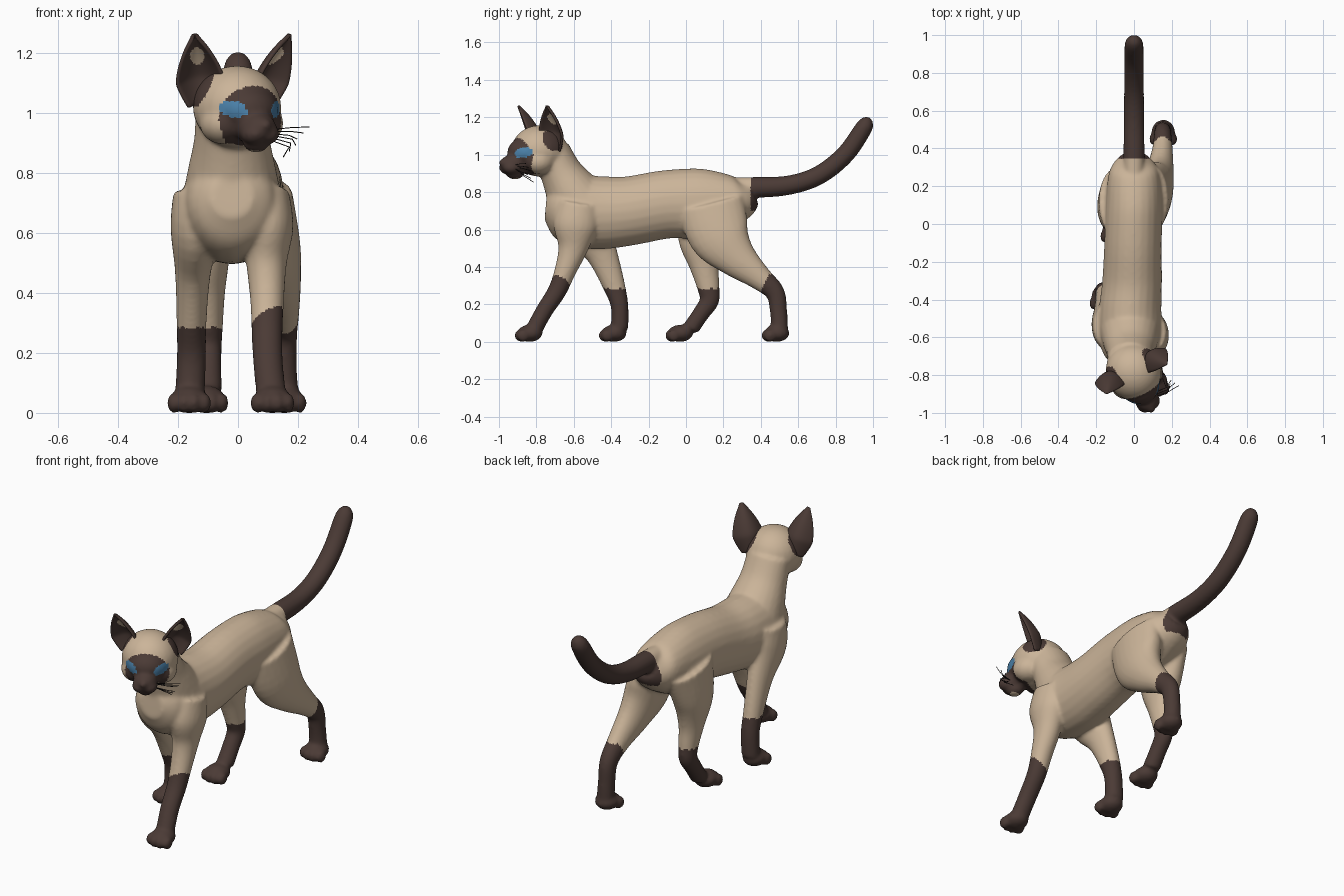
import bpy, bmesh, math
from mathutils import Vector, Matrix

if "Cube" in bpy.data.objects:
    bpy.data.objects.remove(bpy.data.objects["Cube"])


def mat(name, rgb):
    m = bpy.data.materials.new(name)
    m.diffuse_color = (*rgb, 1)
    m.use_nodes = True
    m.node_tree.nodes["Principled BSDF"].inputs["Base Color"].default_value = m.diffuse_color
    return m


CREAM = mat("cream fur", (0.60, 0.46, 0.32))
BROWN = mat("dark brown fur", (0.070, 0.043, 0.036))
BLUE = mat("blue eye", (0.07, 0.22, 0.40))
DARK = mat("whisker black", (0.02, 0.015, 0.015))

# Head frame: l = sideways, f = forward, z = up, head turned towards +x
YAW = math.radians(26)
SIDE = Vector((math.cos(YAW), math.sin(YAW), 0))
FWD = Vector((math.sin(YAW), -math.cos(YAW), 0))
HEAD = Vector((-0.01, -0.77, 0))
UP = Vector((0, 0, 1))


def head_pt(l, f, z):
    return HEAD + SIDE * l + FWD * f + UP * z


def to_head(p):
    d = p - HEAD
    return d.dot(SIDE), d.dot(FWD), p.z


def spline(pts, steps=5):
    """Catmull-Rom interpolation of points of any dimension."""
    p = [pts[0]] + pts + [pts[-1]]
    out = []
    for i in range(1, len(p) - 2):
        for k in range(steps):
            t = k / steps
            out.append([0.5 * (2 * b + (c - a) * t + (2 * a - 5 * b + 4 * c - d) * t * t
                               + (3 * b - a - 3 * c + d) * t ** 3)
                        for a, b, c, d in zip(p[i - 1], p[i], p[i + 1], p[i + 2])])
    return out + [list(pts[-1])]


def tube(bm, pts, n=24):
    """Closed tube through (x, y, z, half width in x, half depth)."""
    pts = spline(pts)
    rings = []
    for i, (x, y, z, rx, rd) in enumerate(pts):
        a, b = pts[max(i - 1, 0)], pts[min(i + 1, len(pts) - 1)]
        tan = Vector((0, b[1] - a[1], b[2] - a[2])).normalized()
        nrm = tan.cross(Vector((1, 0, 0)))
        rings.append([bm.verts.new(Vector((x, y, z)) + Vector((rx * math.cos(t), 0, 0))
                                   + nrm * rd * math.sin(t))
                      for t in (2 * math.pi * k / n for k in range(n))])
    for r, s in zip(rings, rings[1:]):
        for k in range(n):
            bm.faces.new((r[k], r[(k + 1) % n], s[(k + 1) % n], s[k]))
    bm.faces.new(rings[0])
    bm.faces.new(rings[-1])


def ball(bm, c, r, yaw=0.0):
    m = Matrix.Translation(c) @ Matrix.Rotation(yaw, 4, 'Z') @ Matrix.Diagonal((*r, 1))
    bmesh.ops.create_uvsphere(bm, u_segments=24, v_segments=16, radius=1, matrix=m)


def make(name, bm, mats):
    bmesh.ops.recalc_face_normals(bm, faces=bm.faces)
    me = bpy.data.meshes.new(name)
    bm.to_mesh(me)
    bm.free()
    ob = bpy.data.objects.new(name, me)
    bpy.context.collection.objects.link(ob)
    for m in mats:
        me.materials.append(m)
    return ob


def bake(ob):
    dg = bpy.context.evaluated_depsgraph_get()
    me = bpy.data.meshes.new_from_object(ob.evaluated_get(dg))
    mats = list(ob.data.materials)
    ob.modifiers.clear()
    ob.data = me
    me.materials.clear()
    for m in mats:
        me.materials.append(m)
    for p in me.polygons:
        p.use_smooth = True
    return me


bm = bmesh.new()
# Torso, neck and tail
tube(bm, [(0, .35, .80, .07, .07), (0, .28, .765, .13, .125), (0, .1, .74, .15, .185),
          (-.005, -.1, .735, .152, .183), (-.01, -.3, .70, .158, .185), (-.02, -.45, .69, .165, .195),
          (-.02, -.6, .70, .165, .19), (-.02, -.7, .715, .135, .14), (-.02, -.75, .72, .07, .07)])
tube(bm, [(-.02, -.56, .72, .165, .18), (-.02, -.62, .82, .145, .14),
          (-.02, -.67, .91, .127, .112), (-.02, -.72, 1.02, .12, .10)])
tube(bm, [(0, .22, .83, .05, .05), (0, .36, .825, .056, .056), (0, .55, .837, .054, .052),
          (0, .71, .89, .053, .051), (0, .85, 1.0, .052, .05), (0, .945, 1.135, .05, .047),
          (0, .968, 1.178, .038, .036), (0, .978, 1.2, .015, .015)])
# Legs: left and right strides differ
tube(bm, [(.09, -.57, .74, .08, .11), (.10, -.59, .62, .085, .12), (.095, -.605, .5, .068, .08),
          (.097, -.645, .38, .057, .058), (.097, -.69, .27, .052, .05), (.1, -.755, .17, .05, .046),
          (.11, -.81, .07, .05, .045)])
tube(bm, [(-.13, -.54, .74, .085, .12), (-.14, -.53, .62, .085, .13), (-.15, -.45, .47, .06, .085),
          (-.155, -.385, .3, .05, .06), (-.155, -.355, .19, .049, .047), (-.16, -.355, .07, .05, .047)])
tube(bm, [(.1, .13, .74, .08, .18), (.115, .18, .57, .092, .165), (.135, .27, .45, .075, .11),
          (.15, .39, .345, .055, .068), (.152, .475, .265, .046, .052), (.152, .495, .16, .044, .046),
          (.155, .5, .06, .048, .046)])
tube(bm, [(-.1, .12, .74, .085, .18), (-.11, .09, .55, .085, .135), (-.105, .1, .40, .062, .08),
          (-.1, .12, .29, .05, .06), (-.1, .125, .22, .046, .052), (-.1, .08, .15, .045, .045),
          (-.1, .025, .07, .047, .045)])
# Paws with four toes
for px, py in ((.115, -.835), (-.163, -.385), (.155, .485), (-.105, -.03)):
    ball(bm, (px, py, .045), (.063, .068, .046))
    for i in range(4):
        o = i - 1.5
        ball(bm, (px + o * .034, py - .056 + abs(o) * .014, .033), (.023, .034, .034))
# Head: skull, face, cheeks, muzzle, nose and chin
ball(bm, head_pt(0, .015, 1.02), (.147, .152, .137), YAW)
ball(bm, head_pt(0, .09, 1.01), (.106, .105, .085), YAW)
for s in (-1, 1):
    ball(bm, head_pt(s * .07, .05, .965), (.075, .085, .07), YAW)
    ball(bm, head_pt(s * .024, .19, .93), (.042, .05, .036), YAW)
ball(bm, head_pt(0, .155, .95), (.064, .09, .055), YAW)
ball(bm, head_pt(0, .222, .958), (.026, .032, .024), YAW)
ball(bm, head_pt(0, .16, .9), (.042, .048, .033), YAW)

body = make("cat_body", bm, [CREAM, BROWN, BLUE])
rm = body.modifiers.new("merge", 'REMESH')
rm.mode = 'VOXEL'
rm.voxel_size = 0.0095
sm = body.modifiers.new("soften", 'SMOOTH')
sm.factor, sm.iterations = 0.5, 8
me = bake(body)
low = min(v.co.z for v in me.vertices)
for v in me.vertices:
    if v.co.z < .1:
        v.co.z -= low * (1 - v.co.z / .1)


def fur(c):
    """Material index for a body face centre."""
    x, y, z = c
    l, f, _ = to_head(c)
    if z > .85 and y < -.6:
        if f > .08 and ((abs(l) - .078) / .034) ** 2 + ((z - 1.012 - .15 * (abs(l) - .078)) / .027) ** 2 < 1:
            return 2
        if f > .065 and (l / .116) ** 2 + ((z - .982) / .108) ** 2 < 1:
            return 1
        return int((Vector((abs(l), f, z)) - Vector((.135, -.01, 1.085))).length < .068)
    if y > .345 and z > .7:
        return 1
    if y < -.55 and x > 0:
        return int(z < .32 - .6 * (y + .67) + .6 * (x - .1))
    if x > 0 and y > .2:
        return int(z < .36 and y > .40 + (z - .267) * .44 or z < .2)
    return int(z < .285)


for p in me.polygons:
    p.material_index = fur(p.center)

# Cupped ears, open forward and outward
OUT = math.radians(26)
for s, name in ((1, "left_ear"), (-1, "right_ear")):
    base, tip = head_pt(s * .115, -.005, 1.02), head_pt(s * .178, .058, 1.262)
    axis = tip - base
    face = SIDE * s * math.sin(OUT) + FWD * math.cos(OUT)
    across = axis.cross(face).normalized()
    face = across.cross(axis).normalized()
    bm = bmesh.new()
    NS, NT = 18, 14
    rows = []
    for i in range(NS + 1):
        h = i / NS
        w = .088 * max(1 - h ** 2.4, .06) * (.55 + .45 * min(1, h / .35))
        row = []
        for k in range(NT + 1):
            t = 2 * k / NT - 1
            row.append(bm.verts.new(base + axis * h + across * w * t
                                    - face * .75 * w * (1 - t * t)))
        rows.append(row)
    for a, b in zip(rows, rows[1:]):
        for k in range(NT):
            bm.faces.new((a[k], a[k + 1], b[k + 1], b[k]))
    ear = make(name, bm, [BROWN, CREAM])
    so = ear.modifiers.new("thickness", 'SOLIDIFY')
    so.thickness, so.offset = .014, 0
    sub = ear.modifiers.new("round", 'SUBSURF')
    sub.levels = sub.render_levels = 1
    em = bake(ear)
    for p in em.polygons:
        d = p.center - base
        h = d.dot(axis) / axis.length_squared
        u = d.dot(across)
        inner = p.normal.dot(face) > .2
        p.material_index = int(inner and (u / .024) ** 2 + ((h - .66) / .13) ** 2 < 1)

# Whiskers on the visible cheek
cu = bpy.data.curves.new("whiskers", 'CURVE')
cu.dimensions = '3D'
cu.bevel_depth = .0018
cu.bevel_resolution = 1
for i in range(6):
    a = head_pt(.05, .185 - .012 * (i % 3), .945 - .007 * i)
    b = a + SIDE * .07 + FWD * .005 + UP * (.006 - .006 * i)
    c = a + SIDE * (.135 - .012 * i) - FWD * .01 * i + UP * (.008 - .013 * i)
    sp = cu.splines.new('POLY')
    sp.points.add(2)
    for q, v in zip(sp.points, (a, b, c)):
        q.co = (*v, 1)
cu.materials.append(DARK)
bpy.context.collection.objects.link(bpy.data.objects.new("whiskers", cu))
